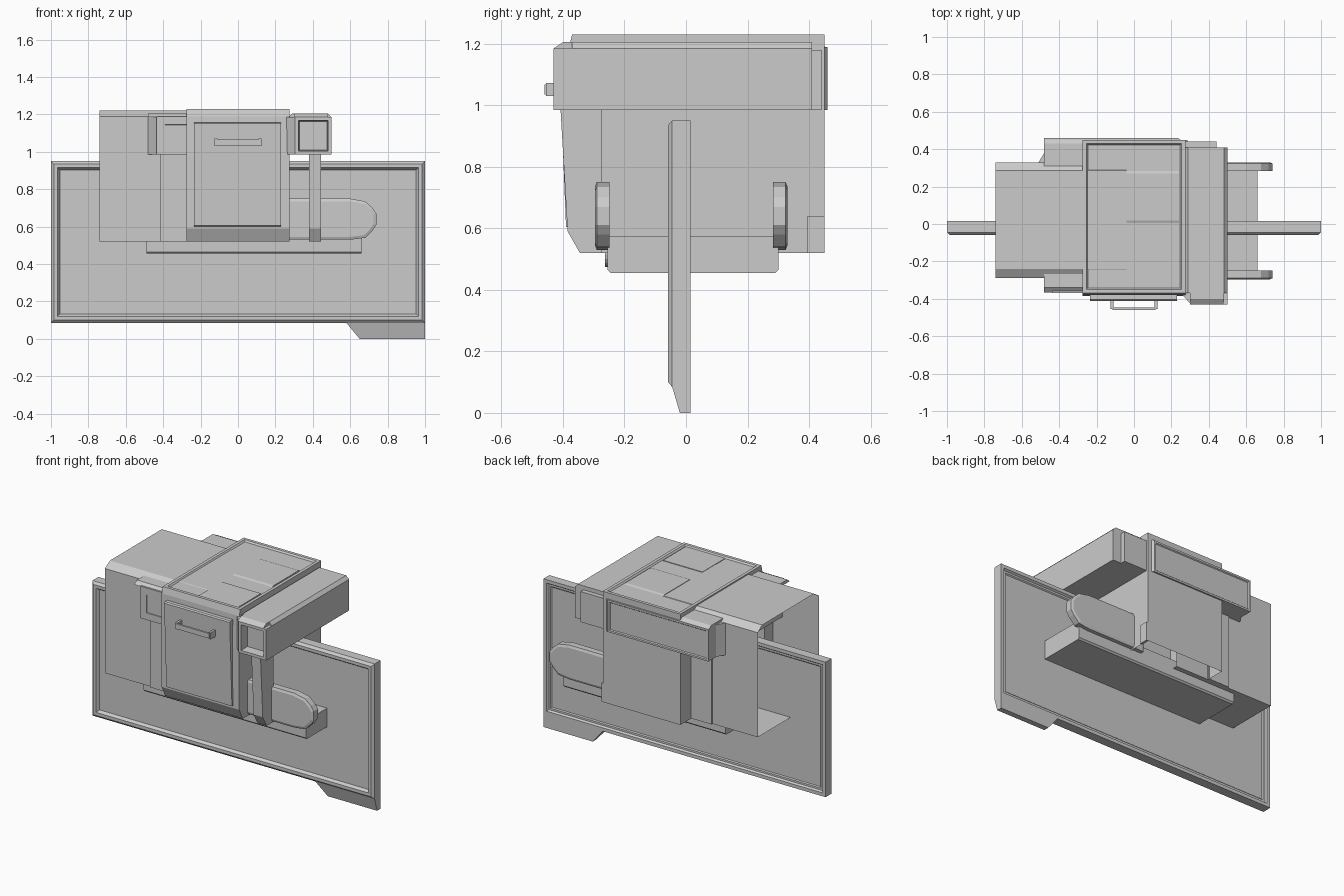
import bpy, bmesh
from mathutils import Vector

if "Cube" in bpy.data.objects:
    bpy.data.objects.remove(bpy.data.objects["Cube"])


def prism(name, axis, pts, a, b, insets=(), caps=True, open_dir=None):
    """Extrude a 2D profile along an axis; insets = (normal, [(thickness, depth), ...])."""
    def place(u, v, w):
        return {'x': (w, u, v), 'y': (u, w, v), 'z': (u, v, w)}[axis]
    bm = bmesh.new()
    lo = [bm.verts.new(place(u, v, a)) for u, v in pts]
    hi = [bm.verts.new(place(u, v, b)) for u, v in pts]
    for i in range(len(pts)):
        j = (i + 1) % len(pts)
        bm.faces.new((lo[i], lo[j], hi[j], hi[i]))
    if caps:
        bm.faces.new(lo)
        bm.faces.new(hi)
    bmesh.ops.recalc_face_normals(bm, faces=bm.faces)
    bm.normal_update()
    if open_dir:
        gone = [f for f in bm.faces if f.normal.dot(Vector(open_dir)) > .95]
        bmesh.ops.delete(bm, geom=gone, context='FACES')
    for normal, steps in insets:
        bm.normal_update()
        face = max((f for f in bm.faces if f.normal.dot(Vector(normal)) > .95),
                   key=lambda f: f.calc_area())
        for t, d in steps:
            bmesh.ops.inset_region(bm, faces=[face], thickness=t, depth=d, use_even_offset=True)
    me = bpy.data.meshes.new(name)
    bm.to_mesh(me)
    bm.free()
    ob = bpy.data.objects.new(name, me)
    bpy.context.collection.objects.link(ob)
    return ob


def box(name, x0, x1, y0, y1, z0, z1, insets=()):
    return prism(name, 'x', [(y0, z0), (y1, z0), (y1, z1), (y0, z1)], x0, x1, insets)


FRONT, BACK, UP, DOWN = (0, -1, 0), (0, 1, 0), (0, 0, 1), (0, 0, -1)

# Large framed panel standing on a small foot
box("framed_panel", -1, 1, -.045, .015, .085, .95,
    [(FRONT, [(.015, .014), (.02, 0), (.012, -.018)]),
     (BACK, [(.022, 0), (.008, -.012), (.012, 0), (.006, -.006)])])
foot = prism("panel_foot", 'y', [(.58, .085), (.65, 0), (1, 0), (1, .085)], -.045, .015)
for v in foot.data.vertices:
    if v.co.z < .01 and v.co.y < 0:
        v.co.y = -.02

# Left housing: open-ended sleeve with chamfered top edges
prism("left_housing", 'x',
      [(-.29, .52), (.33, .52), (.33, 1.19), (.285, 1.222), (-.24, 1.222), (-.29, 1.19)],
      -.74, -.04, caps=False)

# Tray under the body, with a round pin in the middle
prism("lower_tray", 'x',
      [(-.245, .455), (.29, .455), (.30, .465), (.30, .575), (-.255, .575), (-.255, .465)],
      -.49, .66)
bpy.ops.mesh.primitive_cylinder_add(vertices=16, radius=.04, depth=.012,
                                    location=(0, -.257, .515), rotation=(1.5708, 0, 0))
bpy.context.object.name = "tray_pin"

# Central cabinet: sloped front foot, shallow recessed top, open underside
prism("central_cabinet", 'x',
      [(-.345, .52), (.45, .52), (.45, 1.23), (-.37, 1.23), (-.38, 1.19),
       (-.385, .98), (-.38, .59)],
      -.275, .275, [(UP, [(.02, 0), (.008, -.01)])], open_dir=DOWN)

# Tapered door on the cabinet and its handle
prism("door", 'x', [(-.375, .60), (-.39, .605), (-.412, 1.15), (-.405, 1.157), (-.375, 1.157)],
      -.235, .23)
for i, x in enumerate((-.125, .11)):
    box("handle_mount_%d" % i, x, x + .015, -.455, -.40, 1.03, 1.072)
box("handle_bar", -.115, .115, -.46, -.447, 1.035, 1.067)

# Thin roof plate and low step
box("roof_plate", -.04, .24, -.34, -.11, 1.215, 1.224)
prism("roof_step", 'x', [(0, 1.218), (.29, 1.218), (.27, 1.225), (.02, 1.225)], -.04, .24)

# Front left shoulder with a recessed window
prism("left_shoulder", 'z',
      [(-.48, -.29), (-.43, -.365), (-.27, -.365), (-.27, 0), (-.48, 0)], .985, 1.185)
box("left_window", -.435, -.22, -.37, -.3, .985, 1.19,
    [(FRONT, [(.045, 0), (.006, -.05)])])
prism("left_shoulder_roof", 'x',
      [(-.365, 1.185), (-.34, 1.205), (.43, 1.205), (.46, 1.185)], -.48, -.27)

# Walls below the shoulder
box("left_lower_wall", -.415, -.27, -.30, -.2, .52, .99)
box("left_rear_wall", -.42, -.27, .25, .34, .52, .99)

# Rear beam with a small hooked end
prism("rear_beam", 'z',
      [(-.51, .33), (-.48, .38), (-.48, .46), (.235, .46), (.275, .43), (.275, .33)],
      .985, 1.19, [(BACK, [(.012, 0), (.005, -.006)])])
box("rear_beam_stub", .27, .44, .38, .44, .985, 1.18)

# Right beam with chamfered roof and square front socket
prism("right_beam", 'y',
      [(.27, .985), (.5, .985), (.5, 1.185), (.48, 1.205), (.29, 1.205), (.27, 1.185)],
      -.37, .41)
box("right_socket", .305, .5, -.43, -.36, .985, 1.185,
    [(FRONT, [(.018, 0), (.006, -.055)])])
prism("socket_cheek", 'z', [(.25, -.37), (.305, -.43), (.305, -.36)], .985, 1.185)
prism("socket_roof", 'x', [(-.43, 1.185), (-.40, 1.205), (-.36, 1.205), (-.36, 1.185)], .3, .48)

# Front strut below the right beam, and the short rear foot
prism("front_strut", 'x',
      [(-.345, .52), (-.275, .52), (-.275, .99), (-.408, .99), (-.385, .59)], .38, .445)
box("rear_strut_foot", .27, .285, .395, .45, .52, .64)

# Side arms with faceted round ends, front and rear
arm = [(.2, .53), (.60, .53), (.68, .54), (.72, .58), (.74, .61), (.74, .67),
       (.72, .70), (.68, .735), (.60, .75), (.2, .75)]
for name, y0, y1, face in (("front_arm", -.29, -.248, FRONT), ("rear_arm", .283, .324, BACK)):
    prism(name, 'y', arm, y0, y1, [(face, [(.015, .006)])])
